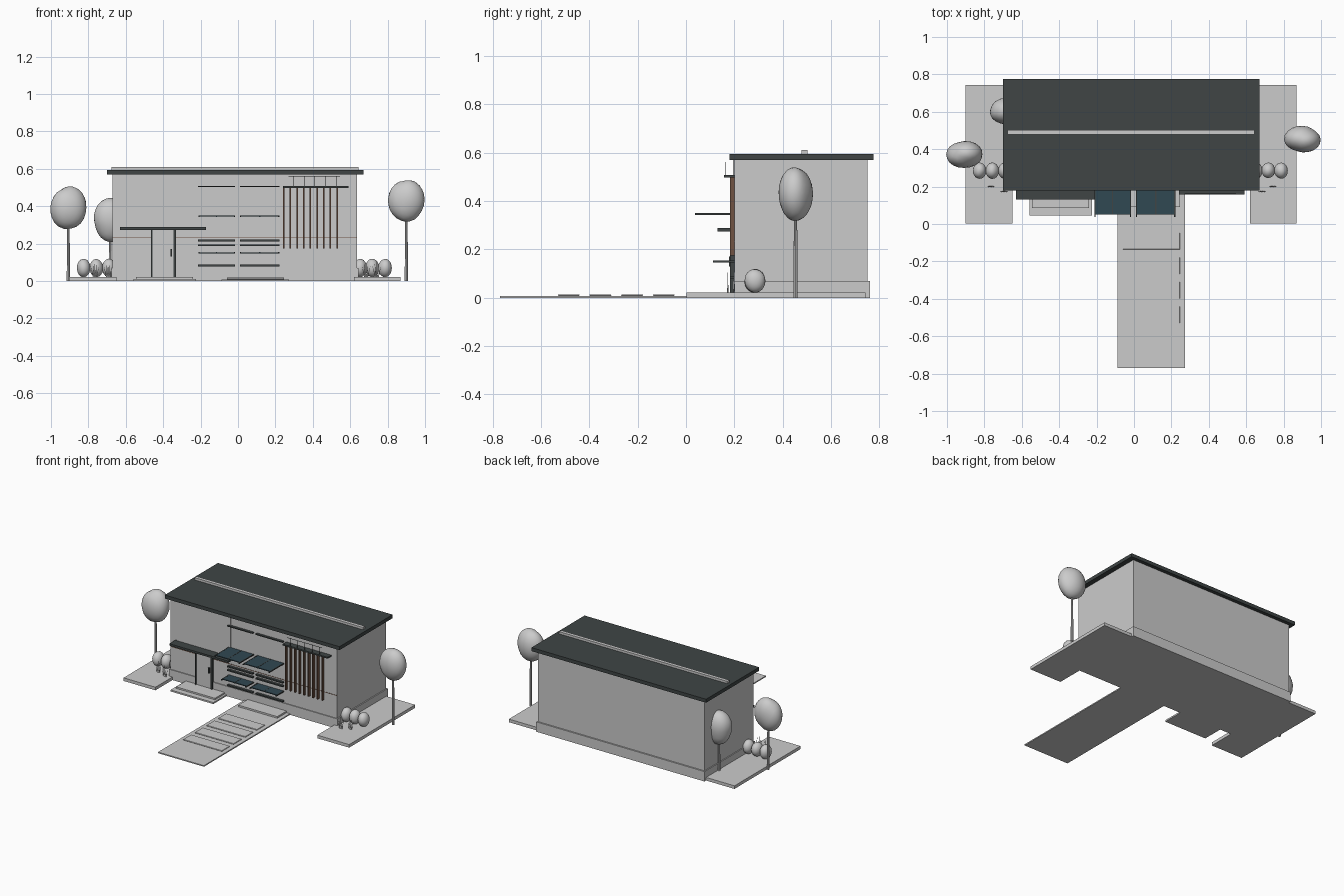
import bpy, random
from mathutils import Vector

if "Cube" in bpy.data.objects:
    bpy.data.objects.remove(bpy.data.objects["Cube"])

random.seed(4)


def mat(name, rgb):
    m = bpy.data.materials.new(name)
    m.diffuse_color = (*rgb, 1)
    m.use_nodes = True
    m.node_tree.nodes["Principled BSDF"].inputs["Base Color"].default_value = m.diffuse_color
    return m


DARK = mat("dark_metal", (0.05, 0.06, 0.06))
GLASS = mat("blue_glass", (0.03, 0.065, 0.085))
WOOD = mat("brown_wood", (0.16, 0.085, 0.055))


def box(name, x, y, z, m=None, bevel=0):
    """Box from (min, max) ranges on each axis."""
    bpy.ops.mesh.primitive_cube_add(size=1, location=[(a + b) / 2 for a, b in (x, y, z)])
    o = bpy.context.object
    o.name = name
    o.scale = [b - a for a, b in (x, y, z)]
    bpy.ops.object.transform_apply(location=False, rotation=False, scale=True)
    if m:
        o.data.materials.append(m)
    if bevel:
        b = o.modifiers.new("bevel", 'BEVEL')
        b.width, b.segments = bevel, 1
    return o


def rod(name, a, b, r, m=None, tip=None, sides=8):
    """Cylinder or taper between two points."""
    a, b = Vector(a), Vector(b)
    bpy.ops.mesh.primitive_cone_add(vertices=sides, radius1=r, radius2=r if tip is None else tip,
                                    depth=(b - a).length, location=(a + b) / 2)
    o = bpy.context.object
    o.name = name
    o.rotation_euler = (b - a).to_track_quat('Z', 'Y').to_euler()
    if m:
        o.data.materials.append(m)
    bpy.ops.object.shade_smooth_by_angle()
    return o


def blob(name, loc, size, jitter):
    """Slightly lumpy foliage ball."""
    bpy.ops.mesh.primitive_ico_sphere_add(subdivisions=3, radius=1, location=loc)
    o = bpy.context.object
    o.name = name
    lumps = [Vector([random.uniform(-1, 1) for _ in range(3)]).normalized() for _ in range(7)]
    for v in o.data.vertices:
        d = max(v.co.normalized().dot(l) for l in lumps)
        v.co *= 1 - jitter * (1 - d)
        v.co = Vector(c * s for c, s in zip(v.co, size))
    bpy.ops.object.shade_smooth()


# building shell and roof
box("walls", (-0.67, 0.635), (0.2, 0.75), (0, 0.572))
box("plinth", (-0.677, 0.643), (0.194, 0.76), (0, 0.07))
box("upper_wall_panel", (-0.615, -0.195), (0.195, 0.21), (0.285, 0.571))
box("roof_slab", (-0.70, 0.67), (0.18, 0.775), (0.57, 0.595), DARK)
box("roof_ridge_strip", (-0.675, 0.645), (0.478, 0.502), (0.595, 0.611))
box("storey_line", (-0.67, 0.635), (0.198, 0.21), (0.230, 0.233), WOOD)

# entrance: canopy, door, frame and steps
box("entrance_canopy", (-0.63, -0.17), (0.13, 0.21), (0.274, 0.288), DARK)
box("door_panel", (-0.46, -0.335), (0.19, 0.21), (0.02, 0.272))
for x, w in ((-0.462, 0.008), (-0.338, 0.014)):
    box("door_jamb", (x - w / 2, x + w / 2), (0.182, 0.21), (0.02, 0.276), DARK)
box("door_handle", (-0.361, -0.354), (0.178, 0.192), (0.13, 0.17), DARK)
box("lower_step", (-0.56, -0.225), (0.045, 0.2), (0, 0.011))
box("upper_step", (-0.545, -0.24), (0.085, 0.2), (0.011, 0.022))

# two window bays with frames bars and glass awnings
for x0, x1 in ((-0.213, -0.015), (0.01, 0.222)):
    for z, t in ((0.505, 0.007), (0.217, 0.009), (0.191, 0.009), (0.083, 0.009)):
        box("window_bar", (x0, x1), (0.182, 0.21), (z - t / 2, z + t / 2), DARK)
    for z, y in ((0.347, 0.05), (0.15, 0.125)):
        box("awning_glass", (x0 + 0.005, x1 - 0.005), (y, 0.21), (z - 0.003, z + 0.003), GLASS)
        for k in range(3):
            x = x0 + 0.004 + (x1 - x0 - 0.008) * k / 2
            box("awning_bracket", (x - 0.003, x + 0.003), (y - 0.013 if k != 1 else y, 0.2),
                (z - 0.004, z + 0.004), DARK)

# wooden fin screen with its top ledge and guard rail
for i in range(9):
    x = 0.245 + i * 0.0356
    box("screen_fin", (x - 0.004, x + 0.004), (0.182, 0.205), (0.174, 0.5), WOOD)
box("screen_ledge", (0.24, 0.592), (0.158, 0.21), (0.497, 0.507), DARK)
for i in range(5):
    x = 0.295 + i * 0.058
    rod("guard_post", (x, 0.162, 0.505), (x, 0.162, 0.562), 0.0015, DARK, sides=6)
rod("guard_rail", (0.27, 0.162, 0.56), (0.545, 0.162, 0.56), 0.0018, DARK, sides=6)

# front path with paving slabs
box("path", (-0.088, 0.272), (-0.77, 0.2), (0, 0.008))
for i in range(4):
    y = -0.53 + i * 0.131
    box("paving_slab", (-0.06, 0.245), (y, y + 0.09), (0.008, 0.014), bevel=0.002)
box("path_threshold", (-0.06, 0.245), (0.09, 0.2), (0.008, 0.02))

# garden beds
box("left_bed", (-0.9, -0.65), (0.003, 0.742), (0, 0.022))
box("right_bed", (0.62, 0.87), (0.003, 0.742), (0, 0.022))

# trees
for x, y, z in ((-0.907, 0.373, 0.393), (-0.683, 0.605, 0.327), (0.9, 0.453, 0.437)):
    rod("tree_trunk", (x, y, 0), (x, y, z), 0.009, tip=0.006)
    blob("tree_crown", (x, y, z), (0.1, 0.075, 0.121), 0.14)

# bushes and grass tufts
for x in (-0.825, -0.757, -0.69, 0.652, 0.718, 0.786):
    blob("bush", (x, 0.285, 0.07), (0.037, 0.044, 0.05), 0.08)
for x in (-0.765, -0.695, 0.685, 0.742):
    y = 0.185 + (0.015 if x in (-0.765, 0.742) else -0.012)
    for k in range(-2, 3):
        rod("grass_blade", (x + k * 0.004, y, 0.02), (x + k * 0.011, y, 0.105 - abs(k) * 0.014),
            0.003, tip=0.0005, sides=5)
